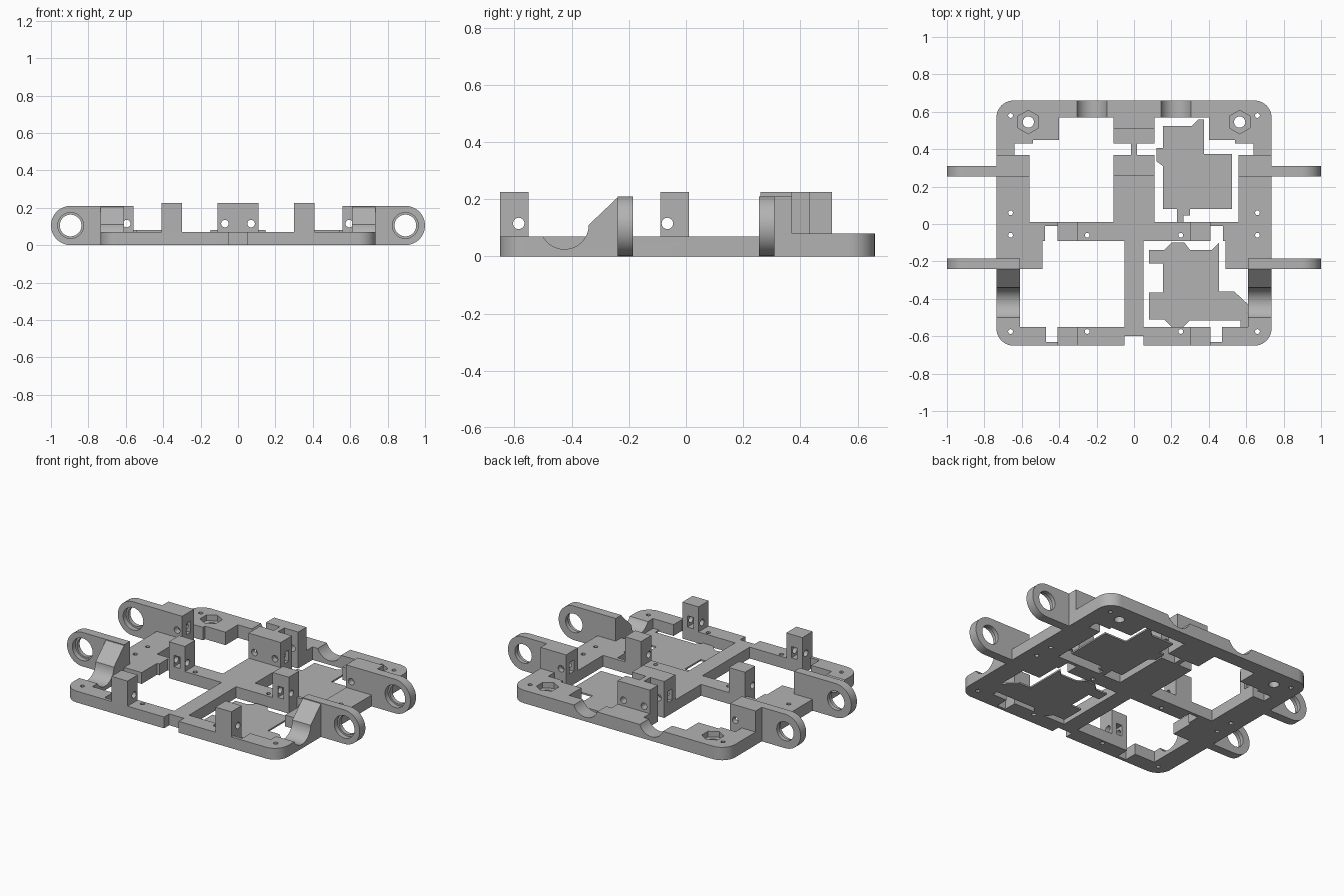
import bpy
import bmesh
from math import cos, sin, pi, radians

if "Cube" in bpy.data.objects:
    bpy.data.objects.remove(bpy.data.objects["Cube"], do_unlink=True)

grey = bpy.data.materials.new("plain grey")
grey.use_nodes = True
colour = (0.45, 0.45, 0.45, 1)
grey.diffuse_color = colour
grey.node_tree.nodes["Principled BSDF"].inputs["Base Color"].default_value = colour

AXES = {"x": lambda a, b, h: (h, a, b),
        "y": lambda a, b, h: (a, h, b),
        "z": lambda a, b, h: (a, b, h)}


def prism(name, points, low, high, axis="z"):
    """Extrude a flat outline along one axis."""
    place = AXES[axis]
    bm = bmesh.new()
    face = bm.faces.new([bm.verts.new(place(a, b, low)) for a, b in points])
    grown = bmesh.ops.extrude_face_region(bm, geom=[face])["geom"]
    for v in grown:
        if isinstance(v, bmesh.types.BMVert):
            v.co["xyz".index(axis)] = high
    bmesh.ops.recalc_face_normals(bm, faces=bm.faces)
    mesh = bpy.data.meshes.new(name)
    bm.to_mesh(mesh)
    bm.free()
    mesh.materials.append(grey)
    obj = bpy.data.objects.new(name, mesh)
    bpy.context.collection.objects.link(obj)
    return obj


def arc(a, b, radius, start, end, steps):
    return [(a + radius * cos(radians(start + (end - start) * i / steps)),
             b + radius * sin(radians(start + (end - start) * i / steps)))
            for i in range(steps + 1)]


def rod(a, b, radius, low, high, axis="z", sides=24):
    ring = arc(a, b, radius, 0, 360, sides)[:-1]
    return prism("cutter", ring, low, high, axis)


def box(name, x0, x1, y0, y1, z0, z1):
    return prism(name, [(x0, y0), (x1, y0), (x1, y1), (x0, y1)], z0, z1)


def cut(target, *cutters):
    """Subtract each cutter and discard it."""
    bpy.context.view_layer.objects.active = target
    for cutter in cutters:
        mod = target.modifiers.new("cut", "BOOLEAN")
        mod.operation = "DIFFERENCE"
        mod.solver = "EXACT"
        mod.object = cutter
        bpy.ops.object.modifier_apply(modifier=mod.name)
        bpy.data.objects.remove(cutter, do_unlink=True)


def flip(points, side):
    return [(a * side, b) for a, b in points]


LOW, HIGH, TALL = 0.07, 0.08, 0.225   # deck heights and post top
BOLT = 0.115                          # height of the bolt holes
sides = ((1, "left"), (-1, "right"))

# Base frame: rounded slab, with the front deck slightly lower
r = 0.09
outline = (arc(0.645, 0.57, r, 0, 90, 10) + arc(-0.645, 0.57, r, 90, 180, 10)
           + arc(-0.645, -0.56, r, 180, 270, 10) + arc(0.645, -0.56, r, 270, 360, 10))
frame = prism("base_frame", outline, 0, HIGH)
cut(frame, box("cutter", -1, 1, -1, 0.37, LOW, 0.2),
    box("cutter", -0.05, 0.05, -0.8, -0.6, -0.1, 0.2))

rear_opening = [(0.56, 0.01), (0.11, 0.01), (0.11, 0.37), (0.015, 0.37), (0.015, 0.43),
                (0.11, 0.43), (0.11, 0.57), (0.4, 0.57), (0.4, 0.45), (0.54, 0.45),
                (0.54, 0.43), (0.64, 0.43), (0.64, 0.37), (0.56, 0.37)]
front_opening = [(0.05, -0.09), (0.05, -0.55), (0.41, -0.55), (0.41, -0.63), (0.47, -0.63),
                 (0.47, -0.55), (0.61, -0.55), (0.61, -0.24), (0.49, -0.24), (0.49, -0.09),
                 (0.475, -0.09), (0.475, -0.01), (0.41, -0.01), (0.41, -0.09)]
screws = [(0.66, 0.58), (0.66, 0.06), (0.66, -0.06), (0.66, -0.575),
          (0.25, -0.06), (0.25, -0.575)]

for s, label in sides:
    cut(frame, prism("cutter", flip(rear_opening, s), -0.1, 0.2),
        prism("cutter", flip(front_opening, s), -0.1, 0.2))
    # Screw holes, hexagonal nut pockets and round grooves
    cut(frame, *[rod(x * s, y, 0.013, -0.1, 0.2, sides=12) for x, y in screws])
    hexagon = [(0.565 * s + 0.063 * sin(i * pi / 3), 0.545 + 0.063 * cos(i * pi / 3))
               for i in range(6)]
    cut(frame, prism("cutter", hexagon, 0.045, 0.2),
        rod(0.565 * s, 0.545, 0.03, -0.1, 0.2),
        rod(0.225 * s, 0.11, 0.085, 0.5, 0.8, "y", 48))
    saddle_x = sorted((0.55 * s, 0.8 * s))
    groove = (-0.425, 0.11, 0.085)
    cut(frame, rod(*groove, *saddle_x, "x", 48))

    # Sloped saddle beside the front hinge
    slope = [(-0.24, LOW), (-0.24, 0.205), (-0.34, 0.11), (-0.4, LOW)]
    saddle = prism(label + "_saddle", slope, *sorted((0.61 * s, 0.735 * s)), "x")
    cut(saddle, rod(*groove, *saddle_x, "x", 48))

    # Hinge arms with stepped bores
    tip = arc(0.895, 0.105, 0.105, -90, 90, 24)
    root = [(0.61, 0.21), (0.61, LOW), (0.735, LOW), (0.735, 0)]
    rear_root = [(0.735, 0.21), (0.735, 0)]
    for name, start, y0, y1 in (("front", root, -0.24, -0.185),
                                ("rear", rear_root, 0.255, 0.31)):
        arm = prism(f"{label}_{name}_hinge_arm", flip(tip + start, s), y0, y1, "y")
        cut(arm, rod(0.895 * s, 0.105, 0.058, y0 - 0.1, y1 + 0.1, "y", 48),
            rod(0.895 * s, 0.105, 0.069, y0 - 0.1, y0 + 0.03, "y", 48))

    # Rear side block with a bolt hole and inner nut slot
    x0, x1 = sorted((0.56 * s, 0.735 * s))
    block = box(label + "_rear_block", x0, x1, 0.255, 0.37, LOW, 0.21)
    x0, x1 = sorted((0.5 * s, 0.625 * s))
    cut(block, rod(0.595 * s, BOLT, 0.02, 0.2, 0.5, "y"),
        box("cutter", x0, x1, 0.295, 0.335, 0.08, 0.15))

    # Clamp posts: slots of each pair face one another
    x0, x1 = sorted((0.3 * s, 0.41 * s))
    mid = (x0 + x1) / 2
    for name, y0, y1, bolt_y, slot in (("front", -0.65, -0.55, -0.585, (-0.62, -0.5)),
                                       ("middle", -0.09, 0.01, -0.065, (-0.2, -0.035))):
        post = box(f"{label}_{name}_post", x0, x1, y0, y1, LOW, TALL)
        cut(post, rod(bolt_y, BOLT, 0.02, x0 - 0.1, x1 + 0.1, "x"),
            box("cutter", mid - 0.02, mid + 0.02, *slot, 0.08, 0.15))

# Central twin block joined by a thin neck
half = [(0.11, 0.26), (0.11, 0.37), (0.015, 0.37),
        (0.015, 0.43), (0.11, 0.43), (0.11, 0.51)]
center = prism("center_block", half + flip(half[::-1], -1), LOW, TALL)
for s, label in sides:
    x0, x1 = sorted((0.04 * s, 0.2 * s))
    cut(center, rod(0.07 * s, BOLT, 0.02, 0.2, 0.6, "y"),
        box("cutter", x0, x1, 0.295, 0.335, 0.08, 0.15))

# Thin floor sheets in the left-hand openings
rear_sheet = [(0.155, 0.525), (0.31, 0.525), (0.345, 0.56), (0.375, 0.56), (0.375, 0.375),
              (0.525, 0.375), (0.525, 0.08), (0.3, 0.08), (0.3, 0.045), (0.265, 0.045),
              (0.265, 0.01), (0.23, 0.01), (0.23, 0.08), (0.155, 0.08), (0.155, 0.31),
              (0.12, 0.335), (0.12, 0.405), (0.155, 0.405)]
front_sheet = [(0.08, -0.14), (0.16, -0.14), (0.2, -0.1), (0.27, -0.1), (0.3, -0.14),
               (0.415, -0.14), (0.455, -0.1), (0.455, -0.36), (0.535, -0.36), (0.61, -0.43),
               (0.61, -0.55), (0.57, -0.55), (0.57, -0.515), (0.3, -0.515), (0.265, -0.55),
               (0.2, -0.55), (0.16, -0.51), (0.08, -0.51), (0.08, -0.365), (0.155, -0.365),
               (0.155, -0.21), (0.08, -0.21)]
prism("rear_floor_sheet", rear_sheet, 0, 0.01)
prism("front_floor_sheet", front_sheet, 0, 0.01)

# Smooth the round surfaces, keep edges sharp
bpy.ops.object.select_all(action="DESELECT")
for obj in bpy.context.collection.objects:
    if obj.type == "MESH":
        obj.select_set(True)
        bpy.context.view_layer.objects.active = obj
bpy.ops.object.shade_smooth_by_angle(angle=radians(30))
